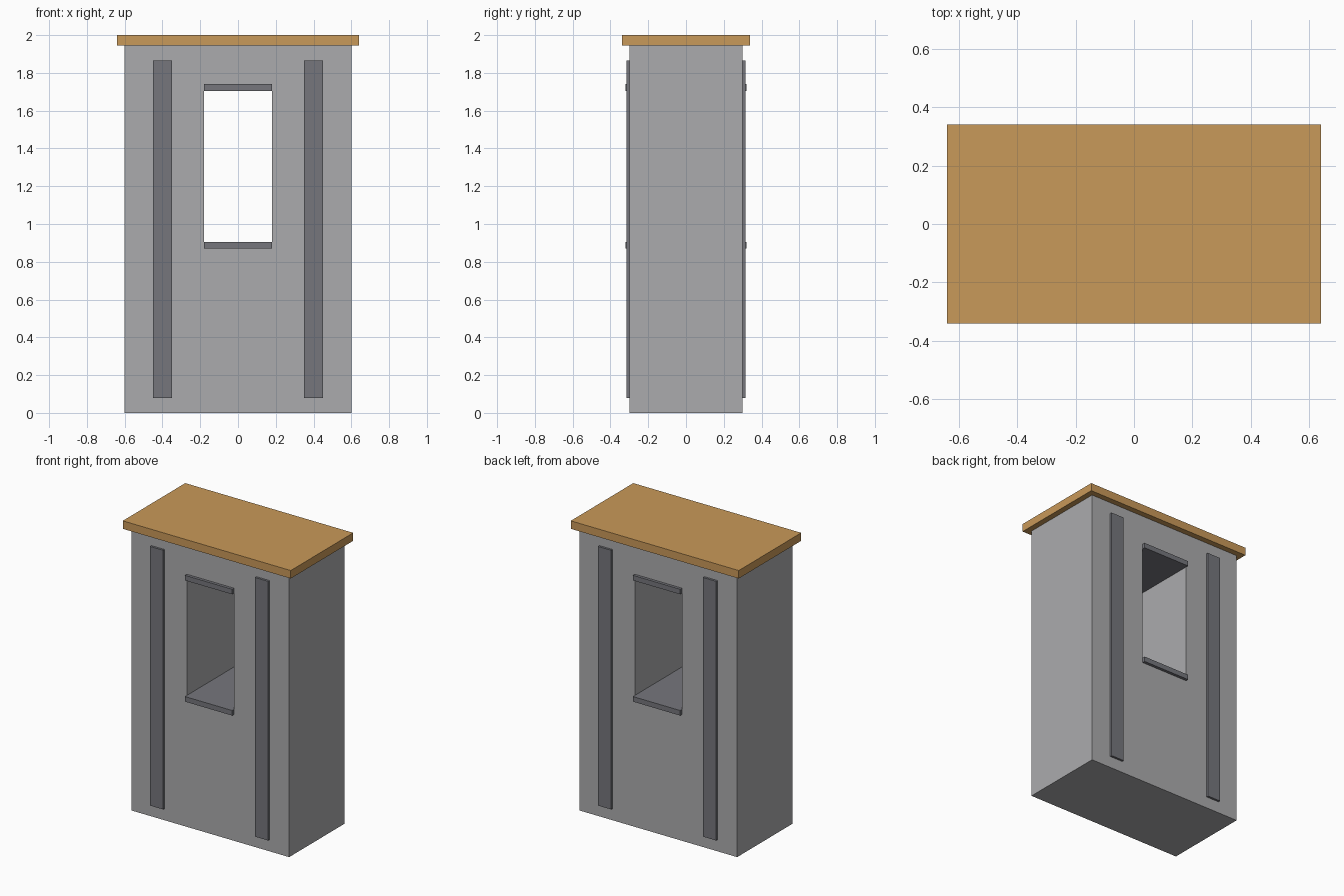
import bpy
import bmesh

cube = bpy.data.objects.get("Cube")
if cube:
    bpy.data.objects.remove(cube, do_unlink=True)


def material(name, rgb):
    mat = bpy.data.materials.new(name)
    mat.use_nodes = True
    mat.diffuse_color = (*rgb, 1)
    mat.node_tree.nodes["Principled BSDF"].inputs["Base Color"].default_value = (*rgb, 1)
    return mat


wall_grey = material("wall_grey", (0.41, 0.41, 0.42))
trim_grey = material("trim_grey", (0.18, 0.183, 0.204))
cap_tan = material("cap_tan", (0.584, 0.319, 0.1))


def finish(name, bm, mat):
    bmesh.ops.recalc_face_normals(bm, faces=bm.faces)
    mesh = bpy.data.meshes.new(name)
    bm.to_mesh(mesh)
    bm.free()
    mesh.materials.append(mat)
    obj = bpy.data.objects.new(name, mesh)
    bpy.context.collection.objects.link(obj)
    return obj


def box(name, low, high, mat):
    bm = bmesh.new()
    bmesh.ops.create_cube(bm, size=1)
    for v in bm.verts:
        v.co = [(a + b) / 2 + c * (b - a) for a, b, c in zip(low, high, v.co)]
    return finish(name, bm, mat)


HALF_DEPTH = 0.3
WALL_TOP = 1.945
SILL, LINTEL = 0.87, 1.74    # outer heights of the window opening
WINDOW = 0.18                # half width of the opening


# Wall block with a window opening right through it
def rectangle(bm, half_width, bottom, top, y):
    corners = [(-half_width, bottom), (half_width, bottom),
               (half_width, top), (-half_width, top)]
    return [bm.verts.new((x, y, z)) for x, z in corners]


bm = bmesh.new()
outer, inner = [], []
for y in (-HALF_DEPTH, HALF_DEPTH):
    outer.append(rectangle(bm, 0.6, 0, WALL_TOP, y))
    inner.append(rectangle(bm, WINDOW, SILL, LINTEL, y))
pairs = [(outer[0], inner[0]), (outer[1], inner[1]),
         (outer[0], outer[1]), (inner[0], inner[1])]
for a, b in pairs:
    for i in range(4):
        j = (i + 1) % 4
        bm.faces.new((a[i], a[j], b[j], b[i]))
finish("wall", bm, wall_grey)

# Overhanging cap
box("cap", (-0.64, -0.34, WALL_TOP), (0.64, 0.34, 2), cap_tan)

# Sill and lintel slabs lining the opening
for name, bottom in (("window_sill", SILL), ("window_lintel", LINTEL - 0.035)):
    box(name, (-WINDOW, -0.32, bottom), (WINDOW, 0.32, bottom + 0.035), trim_grey)

# Upright strips on the front and back
for side, x in (("left", 0.4), ("right", -0.4)):
    for face, y in (("front", -HALF_DEPTH), ("back", HALF_DEPTH)):
        box(f"{face}_{side}_strip", (x - 0.05, y - 0.015, 0.08),
            (x + 0.05, y + 0.015, 1.865), trim_grey)
